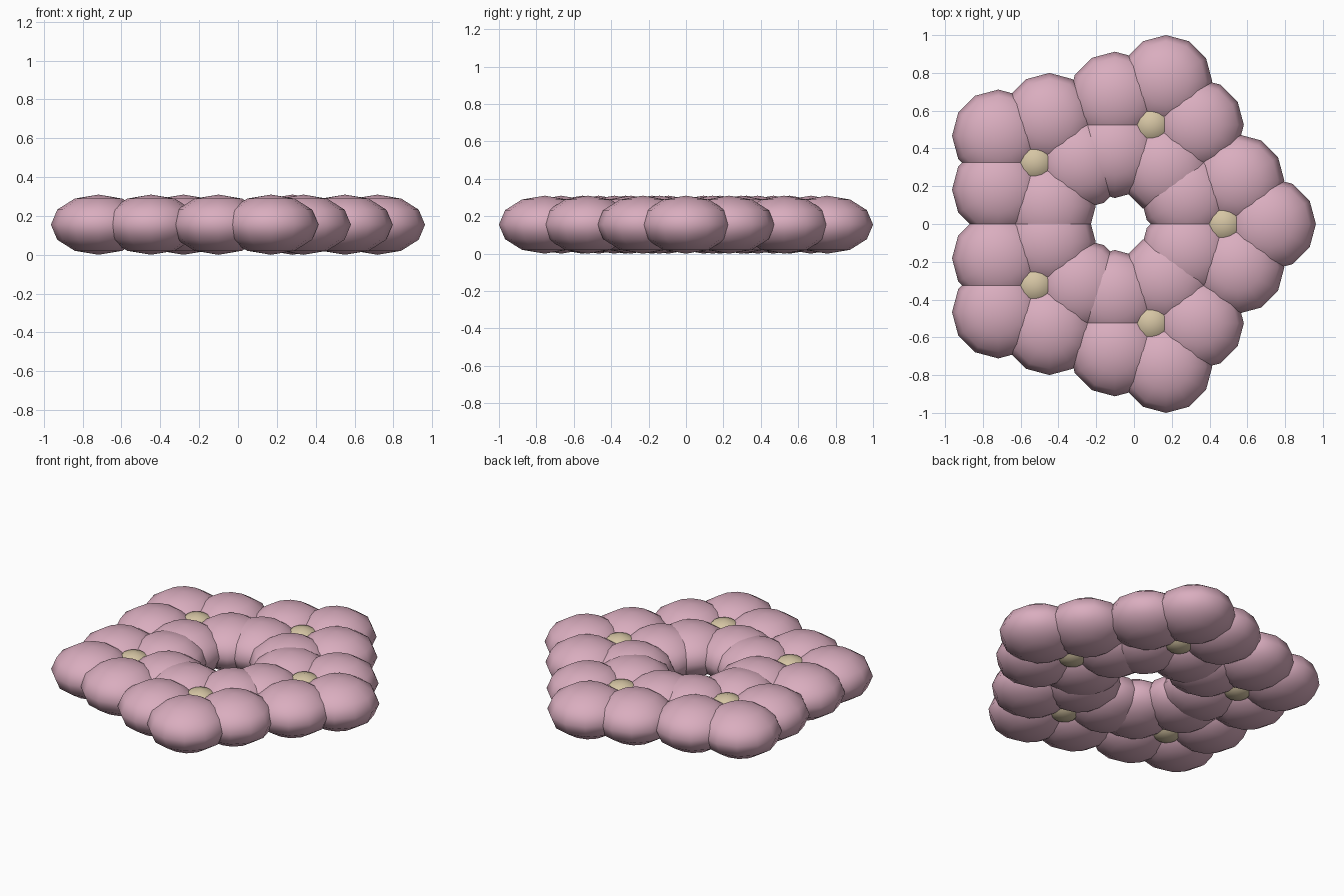
import bpy
from math import cos, sin, tau

cube = bpy.data.objects.get("Cube")
if cube:
    bpy.data.objects.remove(cube, do_unlink=True)

RING_X = -0.076        # middle of the wreath
RING_RADIUS = 0.552    # wreath middle to flower middle
PETAL_OFFSET = 0.242   # flower middle to petal middle
MID_Z = 0.155


def material(name, rgb):
    mat = bpy.data.materials.new(name)
    mat.use_nodes = True
    mat.diffuse_color = (*rgb, 1)
    bsdf = next(n for n in mat.node_tree.nodes if n.type == 'BSDF_PRINCIPLED')
    bsdf.inputs["Base Color"].default_value = (*rgb, 1)
    bsdf.inputs["Roughness"].default_value = 0.8
    return mat


def ellipsoid(name, x, y, radius, height, mat):
    bpy.ops.mesh.primitive_uv_sphere_add(segments=12, ring_count=6, radius=1,
                                         location=(x, y, MID_Z))
    obj = bpy.context.object
    obj.name = name
    obj.scale = (radius, radius, height)
    obj.data.materials.append(mat)
    bpy.ops.object.shade_smooth()
    return obj


pink = material("petal_pink", (0.70, 0.42, 0.52))
tan_mat = material("centre_tan", (0.67, 0.56, 0.37))

# Five flowers in a ring, each with a centre and five petals
for f in range(5):
    a = f * tau / 5
    fx, fy = RING_X + RING_RADIUS * cos(a), RING_RADIUS * sin(a)
    ellipsoid(f"flower_{f + 1}_centre", fx, fy, 0.13, 0.12, tan_mat)
    for p in range(5):
        b = p * tau / 5
        ellipsoid(f"flower_{f + 1}_petal_{p + 1}",
                  fx + PETAL_OFFSET * cos(b), fy + PETAL_OFFSET * sin(b),
                  0.245, MID_Z, pink)
